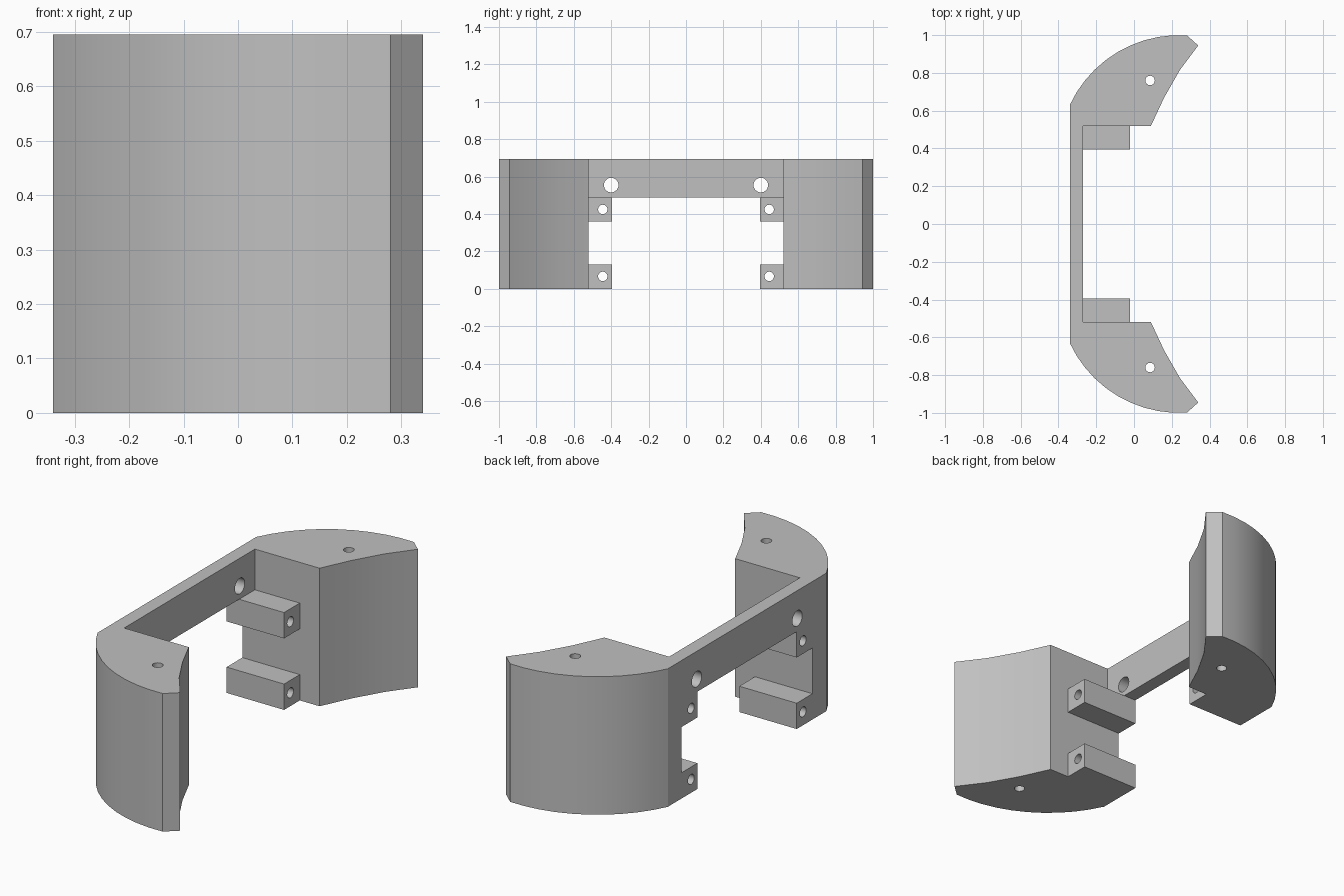
import bpy, bmesh
from math import cos, sin, radians
from mathutils import Matrix

cube = bpy.data.objects.get("Cube")
if cube:
    bpy.data.objects.remove(cube, do_unlink=True)

HEIGHT = 0.695
BACK, INNER = -0.34, -0.27      # outer and inner face of the back beam
POCKET = 0.52                   # half width of the central opening
BEAM_Z = 0.49                   # underside of the back beam

grey = bpy.data.materials.new("plain grey")
grey.use_nodes = True
colour = (0.53, 0.53, 0.53, 1)
grey.diffuse_color = colour
grey.node_tree.nodes["Principled BSDF"].inputs["Base Color"].default_value = colour


def finish(name, bm):
    bmesh.ops.recalc_face_normals(bm, faces=bm.faces)
    mesh = bpy.data.meshes.new(name)
    bm.to_mesh(mesh)
    bm.free()
    mesh.materials.append(grey)
    obj = bpy.data.objects.new(name, mesh)
    bpy.context.collection.objects.link(obj)
    return obj


def prism(name, outline, z0, z1):
    """Extrude a plan outline from z0 to z1."""
    bm = bmesh.new()
    face = bm.faces.new([bm.verts.new((x, y, z0)) for x, y in outline])
    top = bmesh.ops.extrude_face_region(bm, geom=[face])
    verts = [v for v in top["geom"] if isinstance(v, bmesh.types.BMVert)]
    bmesh.ops.translate(bm, verts=verts, vec=(0, 0, z1 - z0))
    return finish(name, bm)


def box(name, x0, x1, y0, y1, z0, z1):
    return prism(name, [(x0, y0), (x1, y0), (x1, y1), (x0, y1)], z0, z1)


def drill(obj, centre, radius, axis):
    """Cut a round through hole along the given axis."""
    bm = bmesh.new()
    bmesh.ops.create_cone(bm, cap_ends=True, segments=32, radius1=radius,
                          radius2=radius, depth=3)
    turn = Matrix.Rotation(radians(90), 4, 'Y') if axis == 'X' else Matrix()
    bmesh.ops.transform(bm, matrix=Matrix.Translation(centre) @ turn, verts=bm.verts)
    cutter = finish("hole_cutter", bm)
    cutter.hide_render = True
    mod = obj.modifiers.new("hole", 'BOOLEAN')
    mod.operation, mod.solver, mod.object = 'DIFFERENCE', 'EXACT', cutter
    bpy.context.view_layer.objects.active = obj
    bpy.ops.object.modifier_apply(modifier=mod.name)
    bpy.data.objects.remove(cutter, do_unlink=True)


# Plan of one end block: curved outside, chamfered tip, hollowed inside
STEPS = 10
start, end = radians(155), radians(86.4)
angles = [start + (end - start) * i / STEPS for i in range(STEPS + 1)]
plan = [(BACK, POCKET)]
plan += [(0.24 + 0.64 * cos(a), 0.36 + 0.64 * sin(a)) for a in angles]
plan += [(0.34, 0.945), (0.243, 0.815), (0.16, 0.67), (0.09, POCKET)]

parts = []

# Back beam with two large holes
beam = box("back_beam", BACK, INNER, -POCKET, POCKET, BEAM_Z, HEIGHT)
parts.append(beam)

for side, word in ((1, "left"), (-1, "right")):
    drill(beam, (0, side * 0.40, 0.555), 0.039, 'X')

    # End block with a vertical hole
    block = prism(word + "_end_block", [(x, side * y) for x, y in plan], 0, HEIGHT)
    drill(block, (0.085, side * 0.76, 0.35), 0.025, 'Z')
    parts.append(block)

    # Mounting lugs, drilled lengthwise
    for level, z0, z1, hole_z in (("lower", 0, 0.13, 0.067),
                                  ("upper", 0.36, BEAM_Z, 0.425)):
        lug = box(f"{word}_{level}_lug", BACK, -0.02,
                  side * 0.395, side * POCKET, z0, z1)
        drill(lug, (0, side * 0.445, hole_z), 0.025, 'X')
        parts.append(lug)

# Smooth the curved walls, keep the corners crisp
bpy.ops.object.select_all(action='DESELECT')
for obj in parts:
    obj.select_set(True)
bpy.context.view_layer.objects.active = beam
bpy.ops.object.shade_smooth_by_angle(angle=radians(15))
